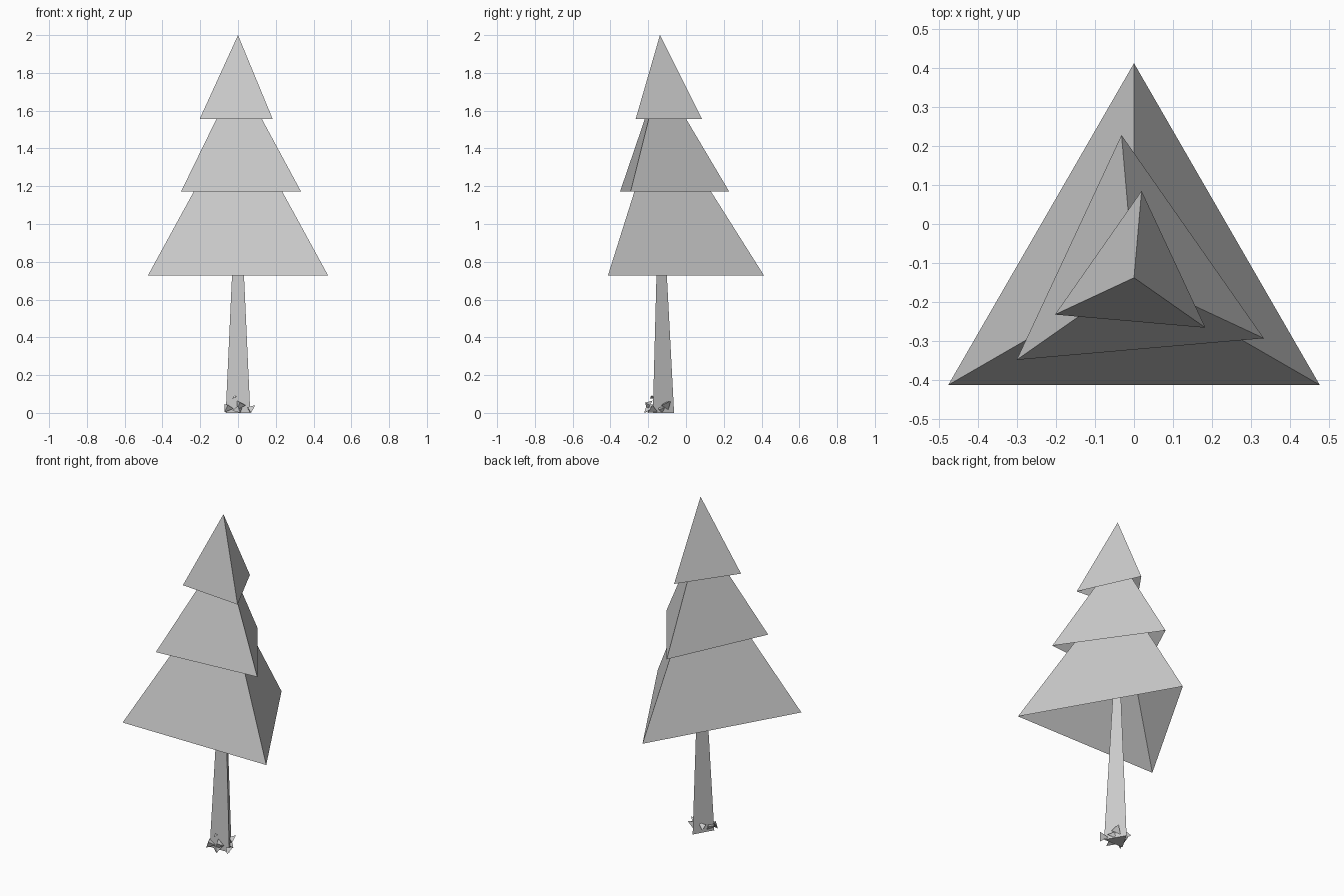
import bpy
import bmesh
import math
import random
from mathutils import Vector, Euler

random.seed(4)
AXIS_Y = -0.138  # the trunk axis sits forward of the centre

cube = bpy.data.objects.get("Cube")
if cube:
    bpy.data.objects.remove(cube, do_unlink=True)

grey = bpy.data.materials.new("plain_grey")
grey.use_nodes = True
grey.diffuse_color = (0.6, 0.6, 0.6, 1)
grey.node_tree.nodes["Principled BSDF"].inputs["Base Color"].default_value = (0.6, 0.6, 0.6, 1)


def finish(name, bm):
    """Turn a bmesh into a flat shaded object."""
    mesh = bpy.data.meshes.new(name)
    bm.normal_update()
    bm.to_mesh(mesh)
    bm.free()
    mesh.materials.append(grey)
    obj = bpy.data.objects.new(name, mesh)
    bpy.context.collection.objects.link(obj)
    return obj


def pyramid(bm, base, apex, closed=False):
    """Three sided pyramid; open underneath unless closed."""
    ring = [bm.verts.new(p) for p in base]
    tip = bm.verts.new(apex)
    for i in range(3):
        bm.faces.new((ring[i], ring[(i + 1) % 3], tip))
    if closed:
        bm.faces.new(ring[::-1])


def triangle(radius, z, turn=0):
    """Triangle around the trunk axis with one corner to the back."""
    angles = [math.radians(90 + turn + 120 * i) for i in range(3)]
    return [Vector((radius * math.cos(a), AXIS_Y + radius * math.sin(a), z)) for a in angles]


# Foliage: three hollow tiers, each twisted a little
for name, radius, bottom, top, turn in (
    ("lower_foliage", 0.551, 0.727, 1.60, 0),
    ("middle_foliage", 0.368, 1.172, 1.79, 5),
    ("upper_foliage", 0.224, 1.556, 2.0, -5),
):
    bm = bmesh.new()
    pyramid(bm, triangle(radius, bottom, turn), (0, AXIS_Y, top))
    finish(name, bm)

# Trunk: tapers away inside the foliage
bm = bmesh.new()
pyramid(bm, triangle(0.075, 0), (0, AXIS_Y, 1.42), closed=True)
finish("trunk", bm)

# Tuft at the foot: small tilted shards close to the trunk
bm = bmesh.new()
for x, y, z in (
    (-0.055, -0.19, 0.03), (0.01, -0.2, 0.045), (0.065, -0.18, 0.02),
    (-0.02, -0.18, 0.085), (0.03, -0.105, 0.045), (-0.035, -0.11, 0.04),
    (-0.05, -0.15, 0.03), (0.0, -0.2, 0.02), (0.04, -0.13, 0.02),
):
    centre = Vector((x, y, z))
    size = 0.016 if z > 0.07 else 0.032
    spin = Euler([random.uniform(-1, 1) for _ in range(2)] + [random.uniform(0, 6)]).to_matrix()
    corners = [centre + spin @ Vector((math.cos(a), math.sin(a), -0.3)) * size
               for a in (0, 2.1, 4.2)]
    tip = centre + spin @ Vector((0, 0, size * 0.6))
    for p in corners + [tip]:
        p.z = max(p.z, 0)
    pyramid(bm, corners, tip, closed=True)
finish("foot_tuft", bm)
